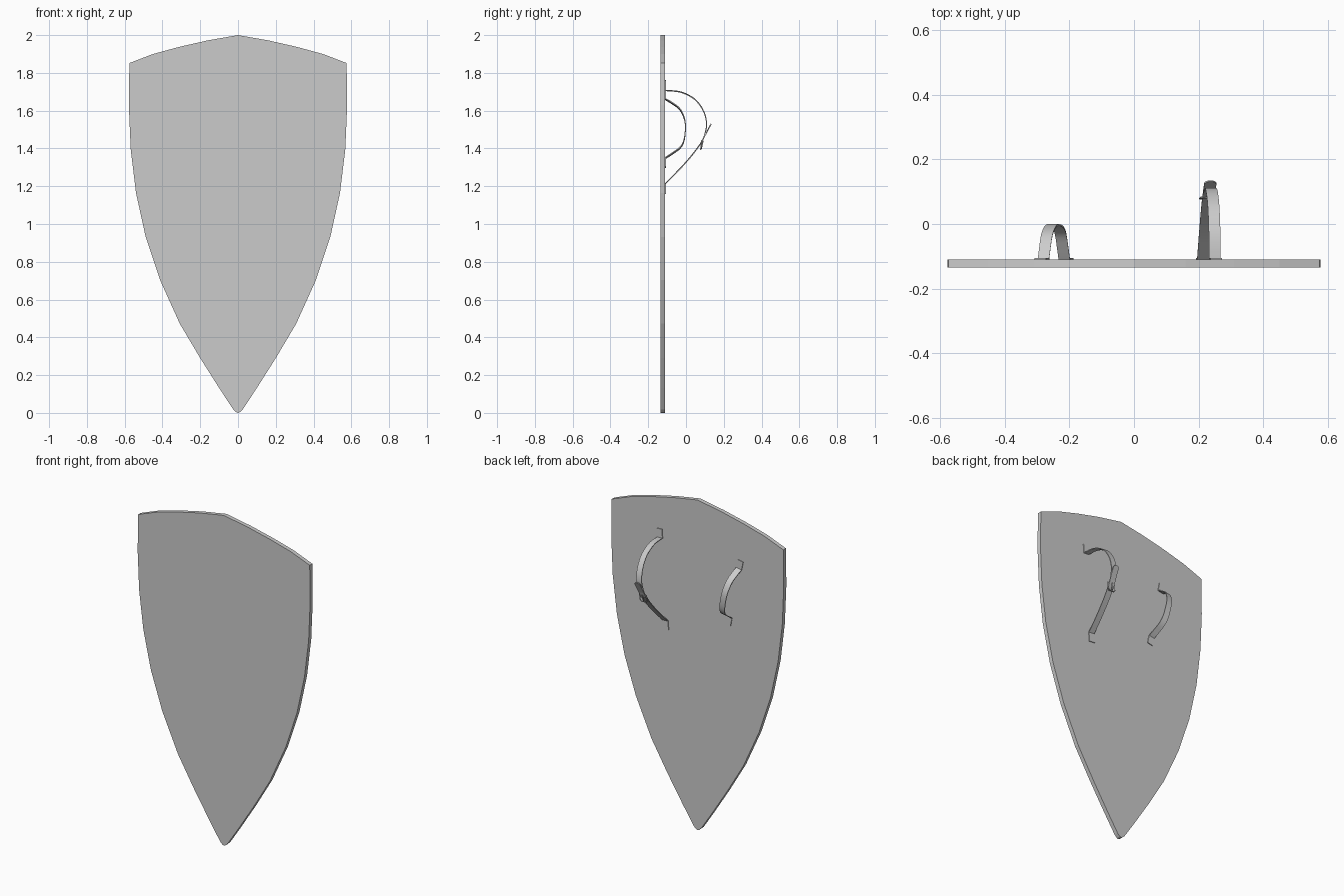
import bpy, bmesh, math
from mathutils import Vector

if "Cube" in bpy.data.objects:
    bpy.data.objects.remove(bpy.data.objects["Cube"])

BACK = -0.11     # y of the board's rear face
FRONT = -0.135


def finish(bm, name, smooth=False):
    bmesh.ops.recalc_face_normals(bm, faces=bm.faces)
    me = bpy.data.meshes.new(name)
    bm.to_mesh(me)
    bm.free()
    ob = bpy.data.objects.new(name, me)
    bpy.context.collection.objects.link(ob)
    if smooth:
        bpy.ops.object.select_all(action='DESELECT')
        ob.select_set(True)
        bpy.context.view_layer.objects.active = ob
        bpy.ops.object.shade_smooth_by_angle(angle=math.radians(35))
    return ob


def smooth_path(pts, steps=3):
    """Catmull-Rom interpolation of 2D points."""
    p = [Vector(q) for q in pts]
    p = [2 * p[0] - p[1]] + p + [2 * p[-1] - p[-2]]
    out = []
    for a, b, c, d in zip(p, p[1:], p[2:], p[3:]):
        for i in range(steps):
            t = i / steps
            out.append(0.5 * (2 * b + (c - a) * t + (2 * a - 5 * b + 4 * c - d) * t * t
                              + (3 * b - a - 3 * c + d) * t ** 3))
    return out + [p[-2]]


def strap(name, path, place, tilt, width=0.036, thick=0.005, round_end=False):
    """Leather band following (y, z) points; place(z) gives its x."""
    side = Vector((math.cos(tilt), 0, -math.sin(tilt)))
    bm = bmesh.new()
    rings = []
    end = path[-1]
    for i, p in enumerate(path):
        t = (path[min(i + 1, len(path) - 1)] - path[max(i - 1, 0)]).normalized()
        n = Vector((0, -t.y, t.x)) * thick / 2
        w = width / 2
        if round_end:
            d = min((end - p).length / w, 1)
            w *= max(math.sqrt(1 - (1 - d) ** 2), 0.35)
        c = Vector((place(p.y), p.x, p.y))
        rings.append([bm.verts.new(c + side * s * w + n * k)
                      for s, k in ((-1, -1), (1, -1), (1, 1), (-1, 1))])
    for a, b in zip(rings, rings[1:]):
        for j in range(4):
            k = (j + 1) % 4
            bm.faces.new((a[j], a[k], b[k], b[j]))
    bm.faces.new(rings[0])
    bm.faces.new(rings[-1])
    return finish(bm, name, True)


def line(p0, p1):
    return lambda z: p0[0] + (z - p0[1]) * (p1[0] - p0[0]) / (p1[1] - p0[1])


# Shield board: mirrored outline, extruded
half = [(0.16, 1.972), (0.31, 1.938), (0.45, 1.9), (0.575, 1.852), (0.578, 1.63),
        (0.568, 1.395), (0.54, 1.165), (0.489, 0.932), (0.413, 0.704),
        (0.308, 0.472), (0.2, 0.29), (0.1, 0.132), (0.025, 0.018), (0.01, 0.004)]
outline = [(0, 2)] + half + [(0, 0)] + [(-x, z) for x, z in reversed(half)]
bm = bmesh.new()
face = bm.faces.new([bm.verts.new((x, FRONT, z)) for x, z in outline])
ext = bmesh.ops.extrude_face_region(bm, geom=[face])
bmesh.ops.translate(bm, vec=(0, BACK - FRONT, 0),
                    verts=[v for v in ext['geom'] if isinstance(v, bmesh.types.BMVert)])
finish(bm, "shield_board")

F = BACK + 0.002   # centre of the tabs lying on the board

# Hand grip strap with sewn-down tabs
x_grip = line((-0.216, 1.35), (-0.28, 1.66))
grip = smooth_path([(F, 1.66), (-0.077, 1.642), (-0.034, 1.61), (-0.009, 1.56), (-0.003, 1.51),
                    (-0.01, 1.445), (-0.03, 1.405), (-0.07, 1.375), (F, 1.35)])
strap("grip_strap", [Vector((F, 1.71))] + grip + [Vector((F, 1.30))], x_grip, -0.2)

# Arm strap, upper half: loops down to the buckle
x_arm = line((0.214, 1.21), (0.25, 1.705))
upper = smooth_path([(F, 1.706), (-0.034, 1.70), (0.03, 1.672), (0.07, 1.635), (0.1, 1.58),
                     (0.109, 1.52), (0.095, 1.46), (0.077, 1.42)])
strap("arm_strap_upper", [Vector((F, 1.76))] + upper, x_arm, 0.07)

# Arm strap, lower half: runs through the buckle to a rounded tip
lower = smooth_path([(F, 1.215), (-0.034, 1.29), (0.03, 1.362), (0.077, 1.425)])
tip = [Vector((0.077, 1.425)).lerp(Vector((0.133, 1.53)), t)
       for t in (0.35, 0.7, 0.86, 0.92, 0.96, 0.985, 1)]
strap("arm_strap_lower", [Vector((F, 1.16))] + lower + tip, x_arm, 0.07,
      width=0.038, round_end=True)

# Buckle: thin wire frame with a prong
def wire(name, pts, cyclic):
    cu = bpy.data.curves.new(name, 'CURVE')
    cu.dimensions = '3D'
    cu.bevel_depth = 0.003
    cu.bevel_resolution = 1
    cu.use_fill_caps = True
    sp = cu.splines.new('POLY')
    sp.points.add(len(pts) - 1)
    for q, p in zip(sp.points, pts):
        q.co = (*p, 1)
    sp.use_cyclic_u = cyclic
    bpy.context.collection.objects.link(bpy.data.objects.new(name, cu))


frame = []
for s, y, z in ((-0.024, 0.082, 1.44), (-0.024, 0.079, 1.405), (-0.017, 0.078, 1.395),
                (0.017, 0.078, 1.395), (0.024, 0.079, 1.405), (0.024, 0.082, 1.44)):
    frame.append((x_arm(z) + s, y, z))
wire("buckle_frame", frame, True)
wire("buckle_prong", [(x_arm(1.44), 0.09, 1.44), (x_arm(1.395), 0.08, 1.395)], False)
